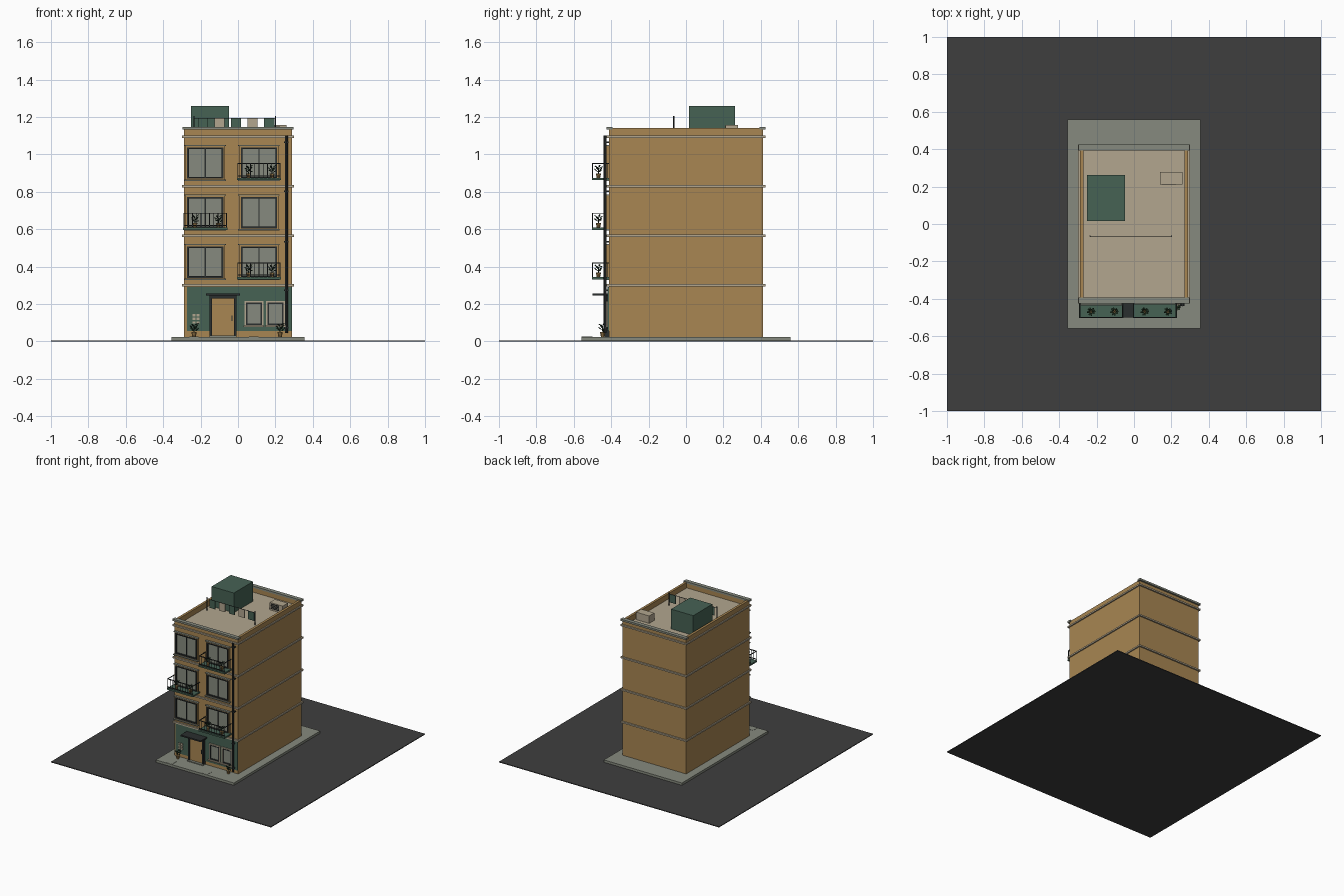
import bpy, bmesh, math, random
from mathutils import Matrix, Vector

if "Cube" in bpy.data.objects:
    bpy.data.objects.remove(bpy.data.objects["Cube"])

random.seed(4)

def material(name, r, g, b):
    lin = lambda c: ((c / 255 + 0.055) / 1.055) ** 2.4 if c > 10 else c / 255 / 12.92
    m = bpy.data.materials.new(name)
    m.diffuse_color = (lin(r), lin(g), lin(b), 1)
    m.use_nodes = True
    m.node_tree.nodes["Principled BSDF"].inputs["Base Color"].default_value = m.diffuse_color
    return m

OCHRE = material("ochre plaster", 168, 134, 82)
CREAM = material("cream", 178, 166, 143)
GREY = material("grey stone", 134, 138, 126)
GREEN = material("green paint", 70, 98, 84)
LEAF = material("leaf green", 42, 66, 46)
IRON = material("dark iron", 42, 46, 46)
ASPHALT = material("asphalt", 62, 62, 62)

def finish(name, bm, mat):
    me = bpy.data.meshes.new(name)
    bm.to_mesh(me)
    bm.free()
    me.materials.append(mat)
    ob = bpy.data.objects.new(name, me)
    bpy.context.collection.objects.link(ob)
    return ob

def boxes(name, mat, *bs):
    """One object from boxes given as (x0, x1, y0, y1, z0, z1)."""
    bm = bmesh.new()
    for x0, x1, y0, y1, z0, z1 in bs:
        mx = Matrix.Translation(((x0 + x1) / 2, (y0 + y1) / 2, (z0 + z1) / 2))
        bmesh.ops.create_cube(bm, size=1, matrix=mx @ Matrix.Diagonal((x1 - x0, y1 - y0, z1 - z0, 1)))
    return finish(name, bm, mat)

def frame(x0, x1, z0, z1, t, y0, y1):
    """Four bars around an opening."""
    return [(x0, x0 + t, y0, y1, z0, z1), (x1 - t, x1, y0, y1, z0, z1),
            (x0 + t, x1 - t, y0, y1, z0, z0 + t), (x0 + t, x1 - t, y0, y1, z1 - t, z1)]

def rod(name, mat, p, q, r, n=8):
    p, q = Vector(p), Vector(q)
    bm = bmesh.new()
    rot = (q - p).to_track_quat('Z', 'Y').to_matrix().to_4x4()
    bmesh.ops.create_cone(bm, cap_ends=True, segments=n, radius1=r, radius2=r, depth=(q - p).length,
                          matrix=Matrix.Translation((p + q) / 2) @ rot)
    return finish(name, bm, mat)

def plant(name, x, y, z, h):
    """Tapered pot with stems and small leaves."""
    bm = bmesh.new()
    bmesh.ops.create_cone(bm, cap_ends=True, segments=10, radius1=h * .13, radius2=h * .2, depth=h * .35,
                          matrix=Matrix.Translation((x, y, z + h * .175)))
    finish(name + "_pot", bm, OCHRE)
    bm = bmesh.new()
    bmesh.ops.create_cone(bm, cap_ends=True, segments=5, radius1=h * .04, radius2=h * .02, depth=h * .5,
                          matrix=Matrix.Translation((x, y, z + h * .55)))
    for i in range(9):
        a = i * 2.4
        mx = (Matrix.Translation((x + math.cos(a) * h * .2, y + math.sin(a) * h * .2, z + h * (.5 + .05 * i)))
              @ Matrix.Rotation(a, 4, 'Z') @ Matrix.Rotation(random.uniform(-.9, -.2), 4, 'Y')
              @ Matrix.Diagonal((h * .17, h * .08, h * .04, 1)))
        bmesh.ops.create_icosphere(bm, subdivisions=1, radius=1, matrix=mx)
    finish(name + "_leaves", bm, LEAF)

# street and pavement
boxes("street", ASPHALT, (-1, 1, -1, 1, 0, .006))
boxes("pavement", GREY, (-.355, .355, -.56, .56, .006, .025))
boxes("paving_slabs", GREY, *[(x, x + .05, -.558, -.5, .02, .027) for x in (-.26, .06)])

# building shell, roof deck and parapets
W, F = .29, .412
boxes("building_body", OCHRE, (-W, W, -F, F, .025, 1.09))
boxes("roof_deck", CREAM, (-.27, .27, -.395, .395, 1.085, 1.096))
boxes("parapet", OCHRE, (-W, -.27, -F, F, 1.09, 1.14), (.27, W, -F, F, 1.09, 1.14),
      (-.27, .27, -F, -.395, 1.09, 1.14), (-.27, .27, .395, F, 1.09, 1.14))
boxes("parapet_caps", GREY, *[(-.298, .298, s * .41 - .016, s * .41 + .016, 1.132, 1.147) for s in (-1, 1)])
boxes("floor_bands", CREAM, *[b for z in (.3, .565, .83, 1.095) for b in (
    (-.3, .3, -.424, -F, z - .006, z + .006), (-.3, .3, F, .424, z - .006, z + .006),
    (-.3, -W, -F, F, z - .006, z + .006), (W, .3, -F, F, z - .006, z + .006))])

# ground floor front
boxes("shopfront_panel", GREEN, (-.272, .288, -.42, -F, .055, .292))
boxes("door", OCHRE, (-.14, -.02, -.424, -F, .025, .235))
boxes("door_frame", IRON, (-.152, -.138, -.434, -F, .025, .25), (-.022, -.008, -.434, -F, .025, .25),
      (-.138, -.022, -.434, -F, .23, .25), (-.034, -.03, -.432, -.42, .11, .14))
boxes("door_canopy", IRON, (-.172, .012, -.5, -F, .245, .256))
boxes("door_step", GREY, (-.152, -.008, -.445, -F, .02, .032))
boxes("mailboxes", CREAM, *[(x, x + .016, -.428, -.418, z, z + .013)
                            for x in (-.242, -.222) for z in (.095, .114, .133)])
for i, x in enumerate((.085, .2)):
    boxes(f"shop_window_glass_{i}", GREY, (x - .04, x + .04, -.424, -F, .09, .205))
    boxes(f"shop_window_frame_{i}", IRON, *frame(x - .042, x + .042, .088, .207, .008, -.43, -F))
    boxes(f"shop_window_surround_{i}", CREAM, *frame(x - .051, x + .051, .079, .216, .009, -.428, -F),
          (x - .055, x + .055, -.438, -F, .076, .084))
plant("left_door_plant", -.235, -.445, .025, .075)
plant("right_door_plant", .225, -.445, .025, .075)

# windows on three floors, two columns
for floor in range(3):
    zb = .34 + .265 * floor
    for side, x in (("left", -.175), ("right", .112)):
        n = f"{side}_window_{floor + 1}"
        x0, x1, z1 = x - .097, x + .097, zb + .168
        boxes(n + "_glass", GREY, (x0, x1, -.417, -F, zb, z1))
        boxes(n + "_frame", IRON, *frame(x0, x1, zb, z1, .009, -.428, -F),
              (x - .003, x + .003, -.424, -F, zb + .009, z1 - .009))
        boxes(n + "_surround", OCHRE, *frame(x0 - .009, x1 + .009, zb - .009, z1 + .009, .009, -.424, -F))
        boxes(n + "_sill_and_lintel", GREY, (x0 - .014, x1 + .014, -.436, -F, zb - .012, zb - .004),
              (x0 - .014, x1 + .014, -.43, -F, z1 + .007, z1 + .013))

# balconies with iron railings and pot plants
for n, x, z in (("lower", .112, .332), ("middle", -.175, .597), ("upper", .112, .862)):
    x0, x1, y = x - .118, x + .118, -.503
    boxes(n + "_balcony_slab", GREEN, (x0, x1, y, -F, z, z + .012))
    bars = [(x0 + .002, x1 - .002, y, y + .006, h, h + .005) for h in (z + .02, z + .086)]
    for xs in (x0 + .002, x1 - .007):
        bars += [(xs, xs + .005, y, -F, z + .086, z + .091)]
        bars += [(xs, xs + .004, y + k, y + k + .004, z + .01, z + .088) for k in (.001, .08)]
    bars += [(x0 + .002 + i * .0228, x0 + .006 + i * .0228, y + .001, y + .005, z + .01, z + .088)
             for i in range(11)]
    boxes(n + "_balcony_railing", IRON, *bars)
    for i, dx in enumerate((-.055, .07)):
        plant(f"{n}_balcony_plant_{i}", x + dx, -.468, z + .012, .07)

# drainpipe with brackets
rod("drainpipe", IRON, (.258, -.432, .045), (.258, -.432, 1.1), .008)
boxes("drainpipe_brackets", IRON, *[(.247, .269, -.438, -F, z, z + .008) for z in (.07, .27, .53, .8, 1.06)])

# roof hut, air unit and washing line
boxes("roof_hut", GREEN, (-.25, -.048, .015, .263, 1.09, 1.258))
boxes("air_unit", CREAM, (.14, .258, .212, .278, 1.096, 1.157))
boxes("air_unit_grille", IRON, *[(.15, .225, .208, .213, z, z + .006) for z in (1.108, 1.12, 1.132, 1.144)])
for i, x in enumerate((-.235, .2)):
    rod(f"washing_post_{i}", IRON, (x, -.065, 1.09), (x, -.065, 1.205), .004, 6)
rod("washing_line", IRON, (-.235, -.065, 1.193), (.2, -.065, 1.193), .002, 5)
for i in range(5):
    x = -.187 + .0885 * i
    boxes(f"washing_{i}", CREAM if i % 2 else GREEN, (x - .027, x + .027, -.067, -.063, 1.125, 1.192))
